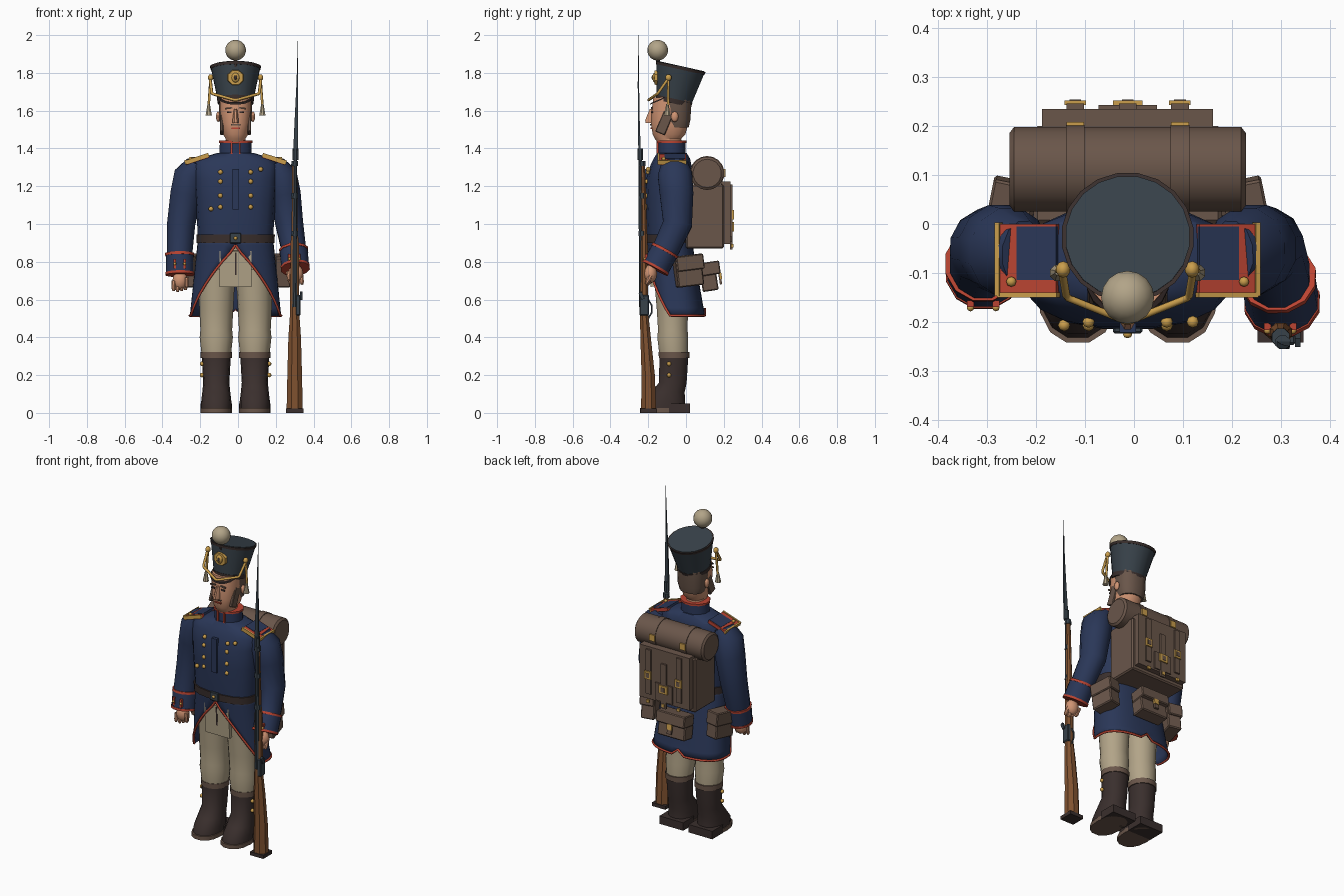
import bpy, bmesh
from math import sin, cos, pi, copysign, radians
from mathutils import Vector, Euler, Matrix

if "Cube" in bpy.data.objects:
    bpy.data.objects.remove(bpy.data.objects["Cube"])

MID = -.013  # centre line of the figure


def material(name, *rgb):
    lin = [((c / 255 + .055) / 1.055) ** 2.4 for c in rgb]
    m = bpy.data.materials.new(name)
    m.use_nodes = True
    m.diffuse_color = (*lin, 1)
    m.node_tree.nodes["Principled BSDF"].inputs["Base Color"].default_value = (*lin, 1)
    return m


navy = material("navy cloth", 42, 55, 88)
slate = material("slate felt and steel", 56, 66, 74)
cream = material("cream wool", 178, 164, 136)
skin = material("skin", 208, 148, 115)
leather = material("brown leather", 106, 86, 74)
black = material("dark leather", 58, 47, 45)
wood = material("walnut wood", 128, 82, 48)
red = material("red piping", 186, 68, 50)
gold = material("gold", 202, 158, 76)


def finish(name, bm, mat, smooth=35):
    bmesh.ops.recalc_face_normals(bm, faces=bm.faces)
    me = bpy.data.meshes.new(name)
    bm.to_mesh(me)
    bm.free()
    me.materials.append(mat)
    me.shade_smooth()
    me.set_sharp_from_angle(angle=radians(smooth))
    ob = bpy.data.objects.new(name, me)
    ob.location.x = MID
    bpy.context.collection.objects.link(ob)
    return ob


def box(name, mat, centre, size, turn=(0, 0, 0), bevel=0):
    bm = bmesh.new()
    place = Matrix.Translation(centre) @ Euler(turn).to_matrix().to_4x4()
    bmesh.ops.create_cube(bm, size=1, matrix=place @ Matrix.Diagonal((*size, 1)))
    if bevel:
        bmesh.ops.bevel(bm, geom=bm.edges[:], offset=bevel, segments=1, affect='EDGES')
    return finish(name, bm, mat, 20)


def ball(name, mat, centre, size, detail=10):
    bm = bmesh.new()
    place = Matrix.Translation(centre) @ Matrix.Diagonal((*size, 1))
    bmesh.ops.create_uvsphere(bm, u_segments=detail, v_segments=detail // 2 + 1, radius=1, matrix=place)
    return finish(name, bm, mat, 50)


def power(v, p):
    return copysign(abs(v) ** p, v)


def loft(name, mat, rings, sides=14, turn=(0, 0, 0), p=1, along=False):
    """Closed skin over elliptical rings given as x, y, z, rx, ry."""
    bm = bmesh.new()
    loops, mids = [], [Vector(r[:3]) for r in rings]
    for i, r in enumerate(rings):
        rot = Euler(turn).to_matrix()
        if along:
            way = mids[min(i + 1, len(mids) - 1)] - mids[max(i - 1, 0)]
            rot = Vector((0, 0, 1)).rotation_difference(way).to_matrix()
        angles = [2 * pi * (k + .5) / sides for k in range(sides)]
        loops.append([bm.verts.new(mids[i] + rot @ Vector(
            (r[3] * power(sin(a), p), r[4] * power(cos(a), p), 0))) for a in angles])
    for low, high in zip(loops, loops[1:]):
        for k in range(sides):
            n = (k + 1) % sides
            bm.faces.new((low[k], low[n], high[n], high[k]))
    bm.faces.new(loops[0])
    bm.faces.new(loops[-1])
    return finish(name, bm, mat)


def pipe(name, mat, points, radius, kind='POLY'):
    cu = bpy.data.curves.new(name, 'CURVE')
    cu.dimensions, cu.bevel_depth, cu.bevel_resolution = '3D', radius, 1
    cu.use_fill_caps = True
    sp = cu.splines.new(kind)
    if kind == 'NURBS':
        sp.use_endpoint_u, sp.order_u = True, 3
    sp.points.add(len(points) - 1)
    for pt, co in zip(sp.points, points):
        pt.co = (*co, 1)
    temp = bpy.data.objects.new(name, cu)
    bpy.context.collection.objects.link(temp)
    me = bpy.data.meshes.new_from_object(temp.evaluated_get(bpy.context.evaluated_depsgraph_get()))
    bpy.data.objects.remove(temp)
    me.materials.clear()
    me.materials.append(mat)
    ob = bpy.data.objects.new(name, me)
    ob.location.x = MID
    bpy.context.collection.objects.link(ob)


# Boots and legs
for s in (-1, 1):
    x = s * .102
    loft("boot_sole", leather, [(x, -.12, 0, .084, .125), (x, -.12, .025, .084, .125)], p=.85)
    box("boot_heel", black, (x, -.035, .025), (.166, .11, .05))
    loft("boot", black, [(x, -.118, .02, .08, .118), (x, -.115, .06, .08, .112), (x, -.095, .11, .074, .09),
                         (x, -.07, .16, .069, .075), (x, -.064, .3, .077, .078)], p=.9)
    loft("boot_cuff", leather, [(x, -.063, .29, .083, .083), (x, -.063, .322, .084, .084)])
    for z in (.2, .26):
        ball("boot_button", gold, (x + s * .076, -.09, z), (.012,) * 3, 8)
    loft("trouser_leg", cream, [(x, -.065, .31, .078, .078), (x, -.07, .4, .088, .084), (x, -.07, .44, .084, .08),
                                (x, -.072, .55, .09, .085), (x * .95, -.075, .76, .097, .1)])
loft("trouser_hips", cream, [(0, -.075, .68, .18, .09), (0, -.08, .9, .185, .1)], p=.8)
box("trouser_fly", cream, (0, -.15, .765), (.17, .085, .19), (.06, 0, 0))
box("fly_seam", black, (0, -.193, .79), (.008, .008, .12), (.06, 0, 0))

# Coat skirt, cut away in front, with piping along its edge
bm = bmesh.new()
rows, cols = 10, 32
grid = []
for i in range(rows + 1):
    t = i / rows
    z = .93 - .415 * t
    opening = max(0, (.87 - z) / .355) * radians(76)
    line = []
    for j in range(cols + 1):
        a = opening + (2 * pi - 2 * opening) * j / cols
        lift = .035 if i == rows and j == cols // 2 else 0
        line.append(bm.verts.new(((.198 + .044 * t) * power(sin(a), .8),
                                  -.09 + .05 * t - (.118 + .022 * t) * power(cos(a), .8), z + lift)))
    grid.append(line)
for up, down in zip(grid, grid[1:]):
    for j in range(cols):
        bm.faces.new((up[j], up[j + 1], down[j + 1], down[j]))
edge = [r[0].co.copy() for r in grid[1:-1]] + [v.co.copy() for v in grid[-1]] + [r[-1].co.copy() for r in grid[-2:0:-1]]
skirt = finish("coat_skirt", bm, navy)
skirt.modifiers.new("thickness", 'SOLIDIFY').thickness = .008
pipe("skirt_piping", red, edge, .007)

# Coat body, belt and collar
loft("coat_body", navy, [(0, -.09, .9, .198, .116), (0, -.09, .98, .202, .12), (0, -.09, 1.12, .212, .125),
                         (0, -.088, 1.24, .22, .124), (0, -.08, 1.31, .225, .11), (0, -.075, 1.345, .2, .098),
                         (0, -.075, 1.375, .1, .08)], 18, p=.8)
loft("belt", black, [(0, -.09, .9, .206, .124), (0, -.09, .945, .208, .126)], 18, p=.8)
box("belt_buckle", slate, (0, -.217, .925), (.06, .014, .055), bevel=.004)
ball("buckle_stud", gold, (0, -.226, .925), (.01, .008, .01), 8)
box("coat_placket", navy, (0, -.212, 1.185), (.034, .02, .215))
buttons = [(s * .08, z) for s in (-1, 1) for z in (1.275, 1.225, 1.15, 1.09)] + [(-.13, 1.08), (.133, 1.29)]
for x, z in buttons:
    ball("coat_button", gold, (x, -.2 if z > 1.26 else -.207, z), (.013, .013, .013), 8)
loft("collar", navy, [(0, -.075, 1.36, .088, .076), (0, -.075, 1.44, .086, .074)], 12)
for z in (1.368, 1.436):
    loft("collar_piping", red, [(0, -.075, z - .006, .092, .08), (0, -.075, z + .006, .092, .08)], 12)
for s in (-1, 1):
    box("collar_front_trim", red, (s * .022, -.149, 1.402), (.01, .014, .07))

# Shoulder straps
for s in (-1, 1):
    tilt = (0, s * .32, 0)
    box("shoulder_strap", red, (s * .203, -.072, 1.342), (.125, .145, .02), tilt)
    box("strap_centre", navy, (s * .185, -.06, 1.354), (.085, .11, .012), tilt)
    box("strap_front_trim", gold, (s * .203, -.145, 1.346), (.128, .01, .022), tilt)
    box("strap_outer_trim", gold, (s * .264, -.072, 1.327), (.01, .15, .022), tilt)
    ball("strap_button", gold, (s * .238, -.118, 1.345), (.011,) * 3, 8)

# Arms: each path climbs from the wrist to the shoulder
upper = [(.262, -.05, 1.16, .086, .092), (.242, -.058, 1.26, .086, .094), (.212, -.062, 1.325, .05, .07)]
sleeves = {
    -1: [(.295, -.095, .75, .066, .07), (.296, -.08, .85, .07, .074), (.288, -.05, 1, .077, .082)],
    1: [(.315, -.155, .78, .062, .066), (.306, -.1, .88, .068, .074), (.285, -.045, 1, .076, .08)],
}
for s, low in sleeves.items():
    path = [(s * r[0], *r[1:]) for r in low + upper]
    loft("sleeve", navy, path, 12, along=True)
    wrist, bend = Vector(path[0][:3]), Vector(path[1][:3])
    axis = (bend - wrist).normalized()

    def band(name, mat, start, end, r):
        loft(name, mat, [(*(wrist + axis * d), r, r) for d in (start, end)], 12, along=True)
    band("cuff", navy, -.012, .09, .076)
    band("cuff_lower_piping", red, -.02, -.006, .079)
    band("cuff_upper_piping", red, .082, .096, .079)
    for k in (-1, 1):
        spot = wrist + axis * .04 + Vector((k * .026, -.074, 0))
        box("cuff_tab", red, spot, (.014, .014, .05))
        ball("cuff_button", gold, spot + Vector((0, -.008, 0)), (.008,) * 3, 8)
    # Hand with four fingers and a thumb
    palm = wrist - axis * .05 + Vector((0, -.01, 0))
    ball("palm", skin, palm, (.042, .036, .05))
    for k in range(4):
        tip = palm + Vector((s * (.033 - .021 * k), -.022 + .006 * k, -.06 + .005 * abs(k - 1)))
        loft("finger", skin, [(*tip, .007, .007), (*(tip + axis * .015), .012, .012),
                              (*(tip + axis * .055), .012, .014)], 8, along=True)
    thumb = palm + Vector((-s * .036, -.022, -.035))
    loft("thumb", skin, [(*thumb, .009, .01), (*(thumb + axis * .05), .013, .014)], 8, along=True)

# Head
loft("head", skin, [(0, -.075, 1.41, .06, .06), (0, -.095, 1.45, .052, .07), (0, -.09, 1.475, .068, .088),
                    (0, -.086, 1.53, .078, .1), (0, -.083, 1.6, .084, .1), (0, -.08, 1.67, .084, .095)], 16, p=.85)
loft("hair", leather, [(0, -.045, 1.51, .074, .06), (0, -.05, 1.55, .087, .074), (0, -.052, 1.66, .09, .084)], 16, p=.85)
loft("nose", skin, [(0, -.19, 1.535, .018, .026), (0, -.19, 1.55, .017, .028), (0, -.18, 1.61, .009, .012)], 8)
box("mouth", red, (0, -.183, 1.507), (.045, .008, .008))
box("moustache", leather, (0, -.186, 1.526), (.05, .008, .007))
for s in (-1, 1):
    box("sideburn", leather, (s * .073, -.115, 1.535), (.018, .055, .12), (-.4, 0, 0), .004)
    ball("ear", skin, (s * .092, -.06, 1.568), (.012, .02, .028))
    box("eye", black, (s * .034, -.18, 1.592), (.024, .008, .009))
    box("eyebrow", leather, (s * .035, -.181, 1.613), (.036, .009, .008), (0, s * .12, 0))

# Tall flared hat
lean = (-.22, 0, 0)
loft("hat_crown", slate, [(0, -.066, 1.642, .092, .093), (0, -.028, 1.83, .132, .132)], 20, lean)
loft("hat_top_band", black, [(0, -.03, 1.818, .132, .132), (0, -.027, 1.833, .136, .136)], 20, lean)
loft("hat_top", slate, [(0, -.027, 1.83, .128, .128), (0, -.026, 1.836, .128, .128)], 20, lean)
loft("hat_lower_band", black, [(0, -.067, 1.638, .095, .096), (0, -.062, 1.663, .099, .1)], 20, lean)
loft("visor", black, [(0, -.12, 1.662, .085, .078), (0, -.117, 1.67, .085, .078)], 16, (.4, 0, 0))
loft("hat_badge", gold, [(0, -.15, 1.775, .046, .044), (0, -.166, 1.775, .042, .04)], 8, (pi / 2, 0, 0))
ball("badge_boss", gold, (0, -.166, 1.775), (.022, .012, .026))
ball("badge_mark", black, (0, -.176, 1.775), (.008, .006, .012), 8)
loft("pompom_stem", black, [(0, -.145, 1.83, .012, .012), (0, -.15, 1.88, .012, .012)], 8)
ball("pompom", cream, (0, -.15, 1.92), (.055,) * 3, 16)
pipe("hat_cord", gold, [(s * w, y, z) for s, w, y, z in (
    (-1, .135, -.09, 1.775), (-1, .125, -.15, 1.69), (0, 0, -.2, 1.655),
    (1, .125, -.15, 1.69), (1, .135, -.09, 1.775))], .008, 'NURBS')
for s in (-1, 1):
    ball("cord_knot", gold, (s * .132, -.093, 1.775), (.015, .017, .018))
    pipe("cord_drop", gold, [(s * .132, -.093, 1.775), (s * .142, -.095, 1.63)], .007)
    loft("cord_tassel", cream, [(s * .142, -.1, 1.575, .018, .018), (s * .142, -.098, 1.635, .007, .007)], 8)

# Knapsack and blanket roll
box("knapsack", leather, (0, .1, 1.04), (.385, .2, .34), bevel=.008)
box("knapsack_flap", leather, (0, .21, 1.06), (.35, .05, .33))
box("knapsack_pocket", leather, (0, .235, .96), (.12, .016, .11))
loft("blanket_roll", leather, [(x, .112, 1.268, r, r) for x, r in (
    (-.242, .075), (-.232, .088), (.232, .088), (.242, .075))], 18, (0, pi / 2, 0))
for x in (-.107, 0, .107):
    z = 1.05 if x else .985
    box("flap_strap", leather, (x, .24, z + .02), (.036, .012, .28))
    box("strap_buckle", gold, (x, .248, z), (.044 if x else .06, .01, .05))
    box("buckle_centre", leather, (x, .25, z), (.024, .01, .028))
    box("strap_end", gold, (x, .245, .885), (.02, .012, .018))
    if x:
        loft("roll_strap", leather, [(x - .019, .112, 1.268, .092, .092), (x + .019, .112, 1.268, .092, .092)],
             18, (0, pi / 2, 0))
        box("roll_buckle", gold, (x, .205, 1.27), (.036, .008, .04))

# Pouches on the hips and at the back
for s in (-1, 1):
    turn = (.12, 0, s * .2)
    box("hip_pouch", leather, (s * .238, .012, .75), (.085, .14, .16), turn, .006)
    box("hip_pouch_flap", leather, (s * .243, .015, .795), (.09, .148, .08), turn, .005)
back = (.15, 0, 0)
box("back_pouch", leather, (0, .12, .72), (.19, .085, .15), back, .006)
box("back_pouch_flap", leather, (0, .13, .765), (.2, .1, .07), back, .005)
box("back_pouch_strap", leather, (0, .178, .73), (.03, .012, .1), back)
box("back_pouch_buckle", gold, (0, .184, .725), (.034, .01, .034), back)

# Musket with bayonet
g = .313
box("butt_plate", black, (g, -.198, .011), (.094, .088, .022))
loft("musket_stock", wood, [(g, -.198, .02, .046, .043), (g, -.2, .2, .042, .038), (g, -.214, .4, .036, .03),
                            (g, -.221, .52, .027, .024), (g, -.222, .9, .024, .021), (g, -.222, .95, .018, .018),
                            (g, -.23, 1.31, .014, .014)], 8)
loft("musket_barrel", slate, [(g, -.238, .56, .014, .012), (g + .004, -.242, 1.4, .01, .01)], 8)
box("lock_plate", slate, (g + .018, -.222, .57), (.026, .05, .11), bevel=.005)
box("lock_hammer", slate, (g + .035, -.235, .62), (.012, .018, .04), (.4, 0, 0))
pipe("trigger_guard", slate, [(g, -.2, .5), (g, -.182, .53), (g, -.182, .57), (g, -.2, .6)], .005)
for z in (.95, 1.15, 1.32):
    loft("barrel_band", slate, [(g, -.232, z - .014, .02, .02), (g, -.232, z + .014, .019, .02)], 8)
loft("bayonet_socket", slate, [(g + .004, -.242, 1.34, .017, .015), (g + .004, -.242, 1.4, .017, .015)], 8)
loft("bayonet_blade", slate, [(g + .005, -.246, 1.39, .018, .009), (g + .009, -.25, 1.55, .013, .007),
                              (g + .014, -.252, 1.75, .006, .005), (g + .018, -.25, 2, .001, .001)], 4)
